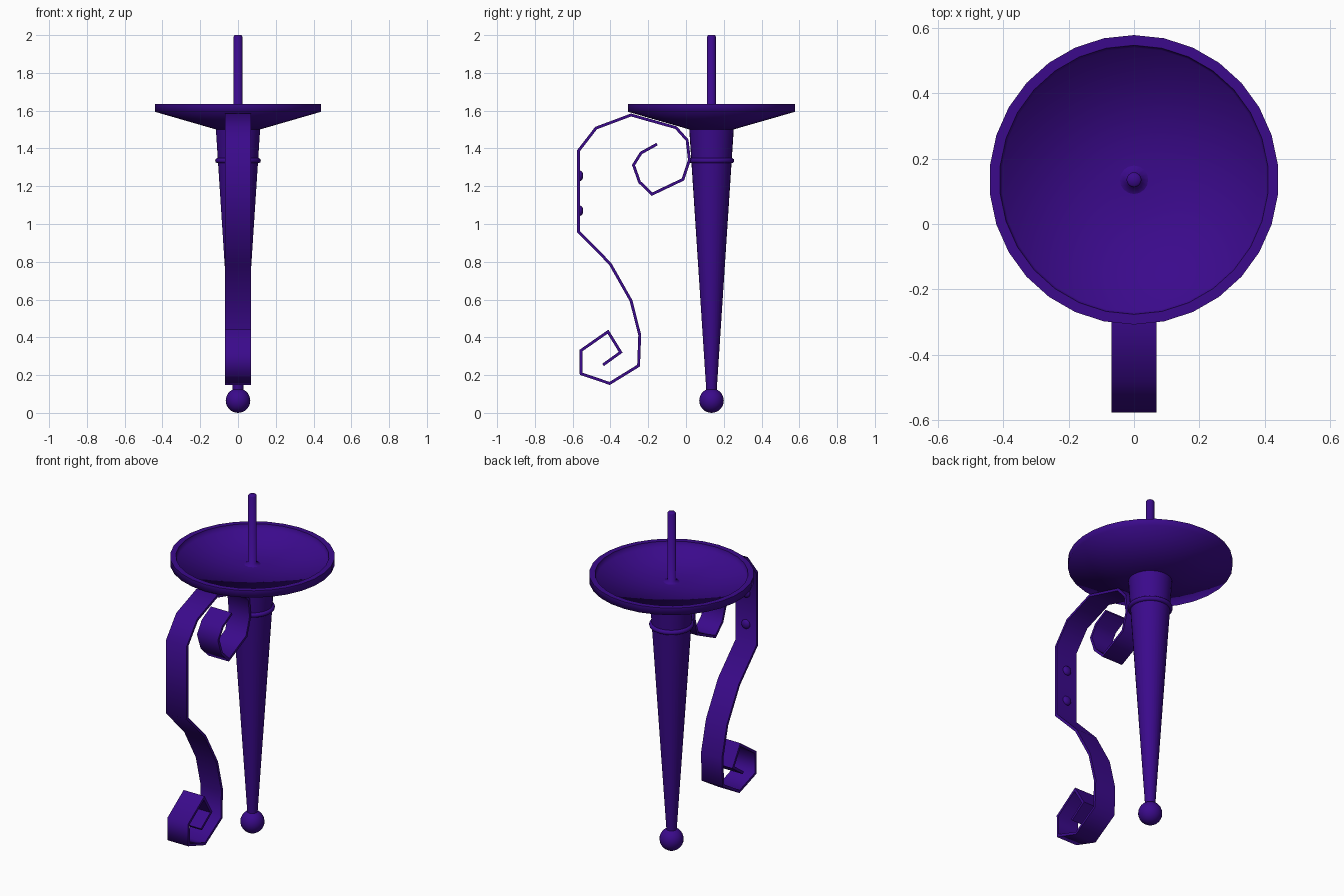
import bpy, bmesh, math

if "Cube" in bpy.data.objects:
    bpy.data.objects.remove(bpy.data.objects["Cube"])

AXIS_Y = 0.135
mat = bpy.data.materials.new("purple_iron")
mat.diffuse_color = (0.043, 0.003, 0.26, 1)
mat.use_nodes = True
mat.node_tree.nodes["Principled BSDF"].inputs["Base Color"].default_value = mat.diffuse_color


def finish(ob, angle=32):
    ob.data.materials.clear()
    ob.data.materials.append(mat)
    bpy.ops.object.select_all(action='DESELECT')
    ob.select_set(True)
    bpy.context.view_layer.objects.active = ob
    for m in list(ob.modifiers):
        bpy.ops.object.modifier_apply(modifier=m.name)
    bpy.ops.object.shade_smooth_by_angle(angle=math.radians(angle))


def mesh_object(name, bm):
    bmesh.ops.recalc_face_normals(bm, faces=bm.faces[:])
    me = bpy.data.meshes.new(name)
    bm.to_mesh(me)
    bm.free()
    ob = bpy.data.objects.new(name, me)
    bpy.context.collection.objects.link(ob)
    return ob


def lathe(name, profile, sides=30, angle=32):
    """Revolve (radius, z) points about the candle axis; ends on the axis have radius 0."""
    bm = bmesh.new()
    rings = []
    for r, z in profile:
        if r == 0:
            rings.append([bm.verts.new((0, AXIS_Y, z))] * sides)
        else:
            angles = [math.pi / 2 + 2 * math.pi * i / sides for i in range(sides)]
            rings.append([bm.verts.new((r * math.cos(a), AXIS_Y + r * math.sin(a), z)) for a in angles])
    for a, b in zip(rings, rings[1:]):
        for i in range(sides):
            j = (i + 1) % sides
            bm.faces.new(list(dict.fromkeys((a[i], a[j], b[j], b[i]))))
    finish(mesh_object(name, bm), angle)


# Shallow drip dish: conical underside, upright rim, nearly flat floor
lathe("drip_dish", [(0, 1.50), (0.115, 1.50), (0.442, 1.594), (0.442, 1.635),
                    (0.411, 1.635), (0.404, 1.603), (0.04, 1.588), (0, 1.588)], angle=76)

# Candle spike with a small flare at its foot
lathe("candle_spike", [(0, 1.58), (0.046, 1.587), (0.023, 1.597), (0.023, 1.993),
                       (0.018, 2.0), (0, 2.0)], 16, 70)

# Tapered stem
lathe("tapered_stem", [(0, 1.505), (0.118, 1.505), (0.027, 0.11), (0, 0.11)])

# Ball finial
n = 14
lathe("ball_finial", [(0 if k in (0, n) else 0.065 * math.sin(math.pi * k / n),
                       0.065 - 0.065 * math.cos(math.pi * k / n)) for k in range(n + 1)], 24)

# Collar ring around the stem
bpy.ops.mesh.primitive_torus_add(location=(0, AXIS_Y, 1.335), major_radius=0.107, minor_radius=0.014,
                                 major_segments=30, minor_segments=10)
collar = bpy.context.object
collar.name = "stem_collar"
finish(collar, 60)

# Scrolled wall strap, path in (y, z)
path = [(-0.153, 1.423), (-0.238, 1.376), (-0.278, 1.312), (-0.246, 1.222), (-0.180, 1.158),
        (-0.016, 1.236), (0.018, 1.340), (0.006, 1.444), (-0.053, 1.510), (-0.291, 1.577),
        (-0.476, 1.508), (-0.569, 1.388), (-0.569, 0.960), (-0.402, 0.790), (-0.291, 0.594),
        (-0.245, 0.413), (-0.251, 0.250), (-0.404, 0.156), (-0.555, 0.207), (-0.556, 0.330),
        (-0.413, 0.430), (-0.346, 0.321), (-0.439, 0.254)]
bm = bmesh.new()
pairs = [[bm.verts.new((x, y, z)) for x in (-0.068, 0.068)] for y, z in path]
for (a, b), (c, d) in zip(pairs, pairs[1:]):
    bm.faces.new((a, b, d, c))
strap = mesh_object("scroll_strap", bm)
solid = strap.modifiers.new("thickness", 'SOLIDIFY')
solid.thickness = 0.015
solid.offset = 0
solid.use_even_offset = True
finish(strap, 80)

# Rivets on the inner side of the strap
for i, z in enumerate((1.255, 1.07)):
    bpy.ops.mesh.primitive_uv_sphere_add(segments=16, ring_count=10, radius=1, location=(0, -0.560, z))
    rivet = bpy.context.object
    rivet.name = f"strap_rivet_{i + 1}"
    rivet.scale = (0.027, 0.016, 0.027)
    finish(rivet, 60)
